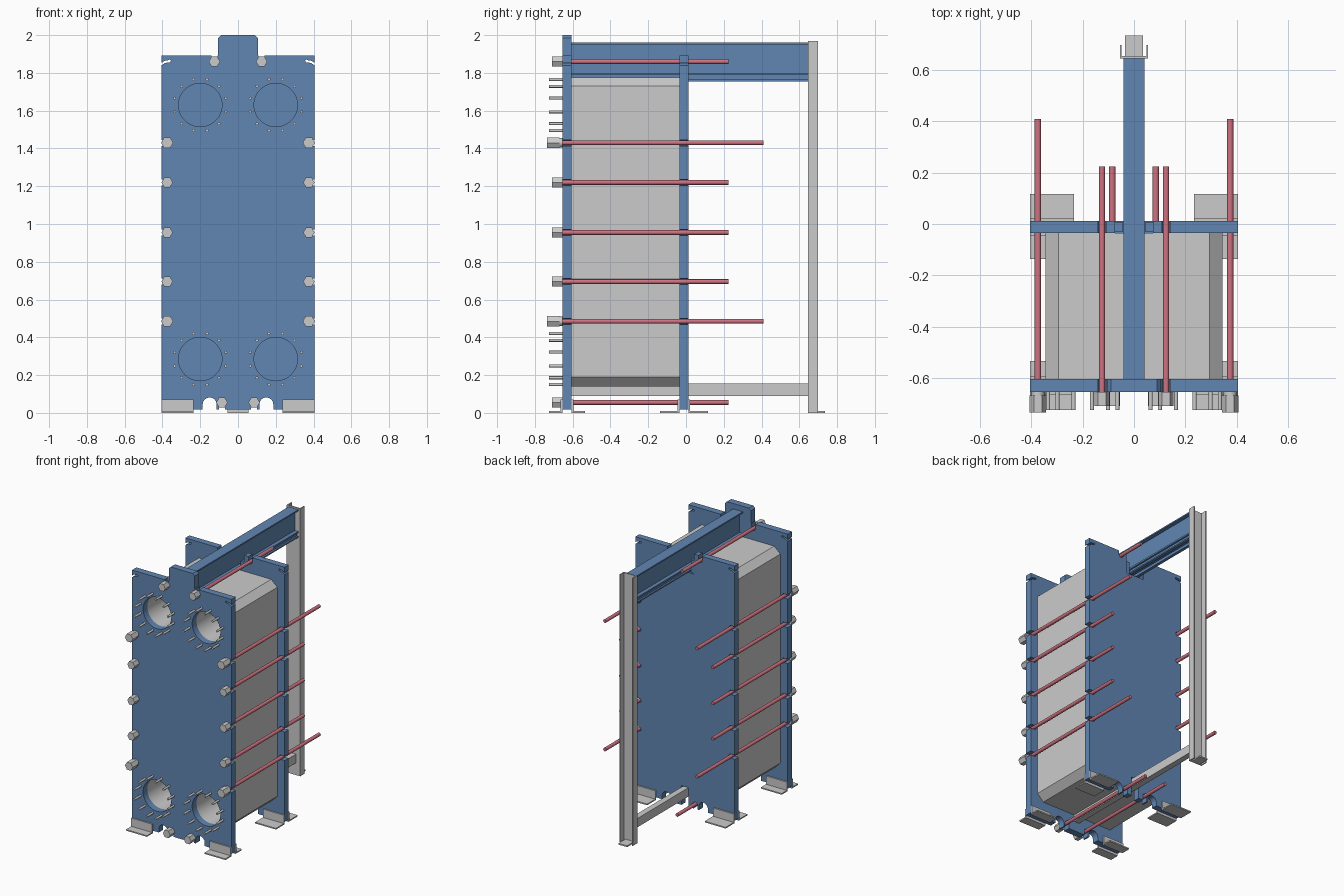
import bpy, bmesh, math

if "Cube" in bpy.data.objects:
    bpy.data.objects.remove(bpy.data.objects["Cube"])

def material(name, color):
    m = bpy.data.materials.new(name)
    m.diffuse_color = color
    m.use_nodes = True
    m.node_tree.nodes["Principled BSDF"].inputs["Base Color"].default_value = m.diffuse_color
    return m

BLUE = material("blue_paint", (0.12, 0.24, 0.45, 1))
RED = material("red_rod", (0.62, 0.17, 0.22, 1))

# how profile (u, v) and extrusion t map to x, y, z
AXES = {"x": lambda u, v, t: (t, u, v),
        "y": lambda u, v, t: (u, t, v),
        "z": lambda u, v, t: (u, v, t)}

def prism(name, loops, a, b, axis="y", mat=None):
    """Extrude an outline (first loop) with optional holes from a to b."""
    bm = bmesh.new()
    edges = []
    for loop in loops:
        vs = [bm.verts.new(AXES[axis](u, v, a)) for u, v in loop]
        edges += [bm.edges.new((vs[i - 1], vs[i])) for i in range(len(vs))]
    if len(loops) == 1:
        bm.faces.new(vs)
    else:
        bmesh.ops.triangle_fill(bm, edges=edges, use_beauty=True, use_dissolve=False)
    ext = bmesh.ops.extrude_face_region(bm, geom=bm.faces[:])
    moved = [g for g in ext["geom"] if isinstance(g, bmesh.types.BMVert)]
    bmesh.ops.translate(bm, verts=moved, vec=AXES[axis](0, 0, b - a))
    bmesh.ops.recalc_face_normals(bm, faces=bm.faces[:])
    for f in bm.faces:
        f.smooth = True
    for e in bm.edges:
        e.smooth = e.calc_face_angle(3.0) < math.radians(31)
    me = bpy.data.meshes.new(name)
    bm.to_mesh(me)
    bm.free()
    ob = bpy.data.objects.new(name, me)
    bpy.context.collection.objects.link(ob)
    if mat:
        me.materials.append(mat)
    return ob

def circle(cx, cz, r, n, start=0.0):
    return [(cx + r * math.cos(start + math.tau * i / n),
             cz + r * math.sin(start + math.tau * i / n)) for i in range(n)]

def arc(cx, cz, r, a0, a1, n=8):
    return [(cx + r * math.cos(math.radians(a0 + (a1 - a0) * i / n)),
             cz + r * math.sin(math.radians(a0 + (a1 - a0) * i / n))) for i in range(n + 1)]

def rect(u0, u1, v0, v1):
    return [(u0, v0), (u1, v0), (u1, v1), (u0, v1)]

def mirrored(half):
    return half + [(-x, z) for x, z in reversed(half)]

SIDE_Z = [0.485, 0.695, 0.955, 1.22, 1.43]
W, R = 0.405, 0.016

def plate_half(start, end):
    """Right half of a plate outline, bottom to top, with open bolt slots."""
    p = start + [(0.069, 0.018)] + arc(0.085, 0.055, R, 180, 0) + [(0.101, 0.018), (0.113, 0.018)]
    p += arc(0.15, 0.045, 0.037, 180, 0) + [(0.187, 0.018), (W, 0.018)]
    for z in SIDE_Z:
        p += [(W, z - R)] + arc(0.375, z, R, 270, 90) + [(W, z + R)]
    # lifting slot in the top corner
    p += [(W, 1.84), (0.385, 1.853), (0.36, 1.856), (0.355, 1.866), (0.362, 1.871),
          (0.372, 1.866), (0.388, 1.864), (W, 1.853), (W, 1.893)]
    p += [(0.141, 1.893)] + arc(0.125, 1.86, R, 0, -180) + [(0.109, 1.893)]
    return p + end

PORTS = [(sx * 0.2, z) for sx in (-1, 1) for z in (0.285, 1.63)]
holes = [circle(x, z, 0.115, 48) for x, z in PORTS]

# fixed frame plate with raised tab
frame = mirrored(plate_half([], [(0.105, 1.893), (0.105, 1.985), (0.09, 2.0)]))
prism("frame_plate", [frame] + holes, -0.655, -0.605, mat=BLUE)

# moving pressure plate, notched around the beam and guide bar
pressure = mirrored(plate_half([(0.03, 0.16), (0.03, 0.018)], [(0.075, 1.893), (0.075, 1.745)]))
prism("pressure_plate", [pressure], -0.035, 0.012, mat=BLUE)

# plate pack with port channels
pack = mirrored([(0.295, 0.14), (0.345, 0.19), (0.345, 1.73), (0.295, 1.775)])
prism("plate_pack", [pack] + holes, -0.605, -0.035)

# carrying beam: I-section with hanging rail underneath
beam = mirrored([(0.018, 1.755), (0.04, 1.755), (0.04, 1.765), (0.028, 1.765), (0.028, 1.788),
                 (0.04, 1.788), (0.04, 1.8), (0.012, 1.8), (0.012, 1.95), (0.04, 1.95), (0.04, 1.96)])
beam = [(0.018, 1.775)] + beam + [(-0.018, 1.775)]
prism("carrying_beam", [beam], -0.605, 0.645, mat=BLUE)

# hangers between pressure plate and beam
for s in (-1, 1):
    prism("beam_hanger", [rect(*sorted((s * 0.043, s * 0.075)), 1.745, 1.84)], -0.03, 0.005, mat=BLUE)

# lower guide bar
prism("guide_bar", [rect(-0.022, 0.022, 0.09, 0.155)], -0.605, 0.645)

# rear column: channel section with foot plate
column = [(-0.055, 0.645), (0.055, 0.645), (0.055, 0.698), (0.048, 0.698),
          (0.048, 0.655), (-0.048, 0.655), (-0.048, 0.698), (-0.055, 0.698)]
prism("rear_column", [column], 0.0, 1.97, "z")
prism("column_foot", [rect(-0.035, 0.035, 0.65, 0.735)], 0.0, 0.01, "z")

# angle feet on both sides of each plate
for plate, y, d, length in (("frame", -0.655, -1, 0.07), ("frame", -0.605, 1, 0.07),
                            ("pressure", -0.035, -1, 0.102), ("pressure", 0.012, 1, 0.105)):
    angle = [(y, 0), (y + d * length, 0), (y + d * length, 0.009), (y + d * 0.01, 0.009),
             (y + d * 0.01, 0.07), (y, 0.07)]
    for s in (-1, 1):
        prism(plate + "_foot", [angle], s * 0.235, s * 0.405, "x")

# tightening rods with hex heads
bolts = [(0.375, z, z in (0.485, 1.43)) for z in SIDE_Z] + [(0.125, 1.86, False), (0.085, 0.055, False)]
for bx, z, long_rod in bolts:
    for s in (-1, 1):
        x = s * bx
        prism("tie_rod", [circle(x, z, 0.0125, 20)], -0.655, 0.41 if long_rod else 0.225, mat=RED)
        if long_rod:
            prism("rod_collar", [circle(x, z, 0.025, 24)], -0.70, -0.655)
            prism("rod_nut", [circle(x, z, 0.032, 6)], -0.735, -0.665 - 0.005)
        else:
            prism("rod_nut", [circle(x, z, 0.03, 6)], -0.71, -0.655)

# studs around the ports
for px, pz in PORTS:
    for x, z in circle(px, pz, 0.14, 12, math.radians(15)):
        prism("port_stud", [circle(x, z, 0.008, 12)], -0.725, -0.65)
